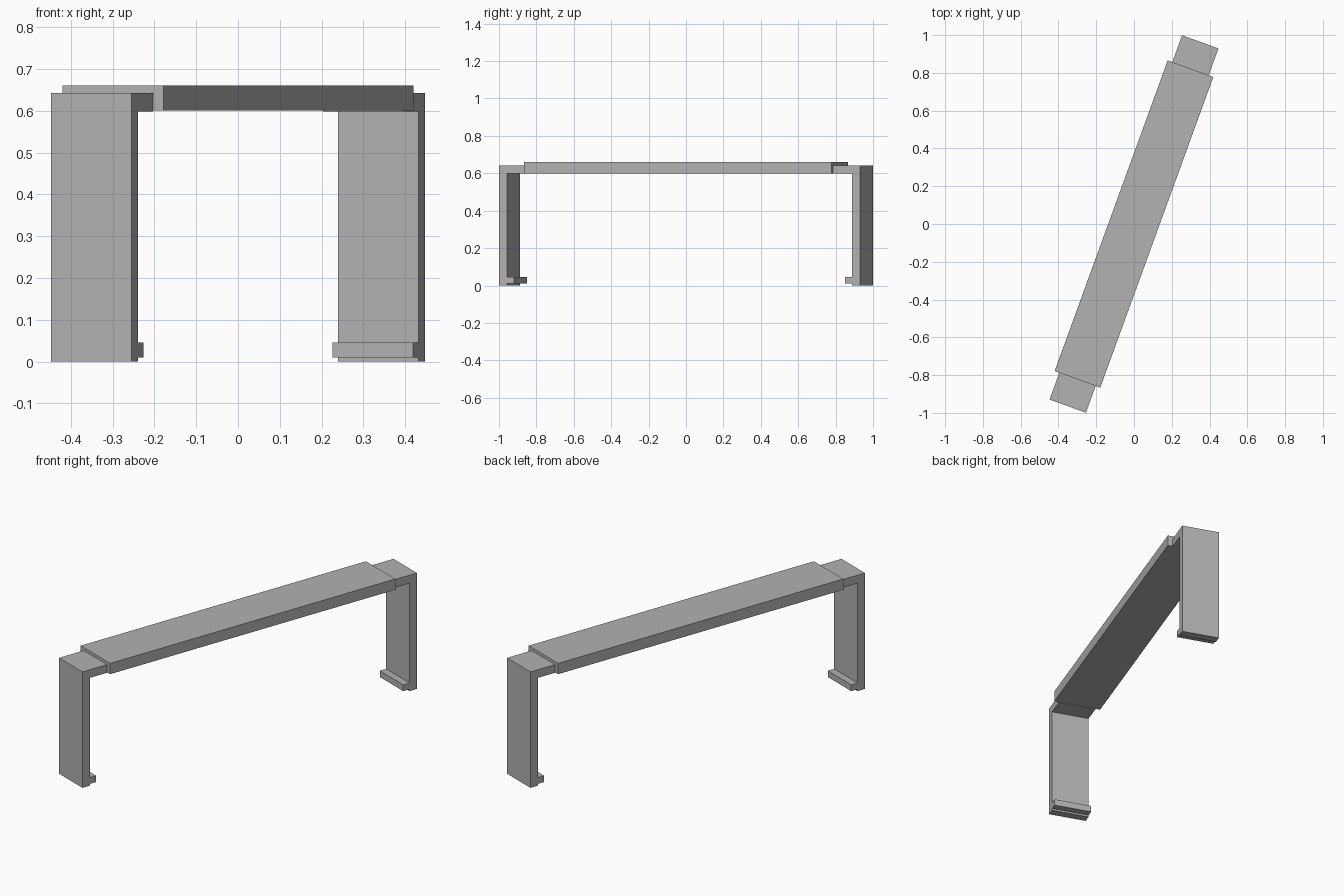
import bpy
import bmesh
from math import radians
from mathutils import Matrix

cube = bpy.data.objects.get("Cube")
if cube:
    bpy.data.objects.remove(cube, do_unlink=True)

grey = bpy.data.materials.new("plain grey")
grey.use_nodes = True
colour = (0.445, 0.445, 0.445, 1)
grey.diffuse_color = colour
grey.node_tree.nodes["Principled BSDF"].inputs["Base Color"].default_value = colour

HALF = 1.026       # half the overall length along the bench
BEAM_HALF = 0.875
THICK = 0.045


def extrude_profile(name, profile, width, turn):
    """Extrude a (y, z) profile across x, then turn it about z."""
    bm = bmesh.new()
    face = bm.faces.new([bm.verts.new((-width / 2, y, z)) for y, z in profile])
    grown = bmesh.ops.extrude_face_region(bm, geom=[face])["geom"]
    verts = [v for v in grown if isinstance(v, bmesh.types.BMVert)]
    bmesh.ops.translate(bm, verts=verts, vec=(width, 0, 0))
    bmesh.ops.recalc_face_normals(bm, faces=bm.faces)
    bm.transform(Matrix.Rotation(radians(turn), 4, "Z"))
    mesh = bpy.data.meshes.new(name)
    bm.to_mesh(mesh)
    bm.free()
    mesh.materials.append(grey)
    obj = bpy.data.objects.new(name, mesh)
    bpy.context.collection.objects.link(obj)
    return obj


# Long top beam
extrude_profile("top_beam", [(-BEAM_HALF, 0.60), (BEAM_HALF, 0.60),
                             (BEAM_HALF, 0.66), (-BEAM_HALF, 0.66)], 0.257, -20)

# Bracket legs: upper arm, upright and inward foot lip in one profile
inner = HALF - THICK
lip = inner - 0.039
leg = [(HALF, 0), (HALF, 0.643), (BEAM_HALF, 0.643), (BEAM_HALF, 0.598),
       (inner, 0.598), (inner, 0.045), (lip, 0.045), (lip, 0.01),
       (inner, 0.01), (inner, 0)]
for name, turn in (("back_leg", -20), ("front_leg", 160)):
    extrude_profile(name, leg, 0.205, turn)
